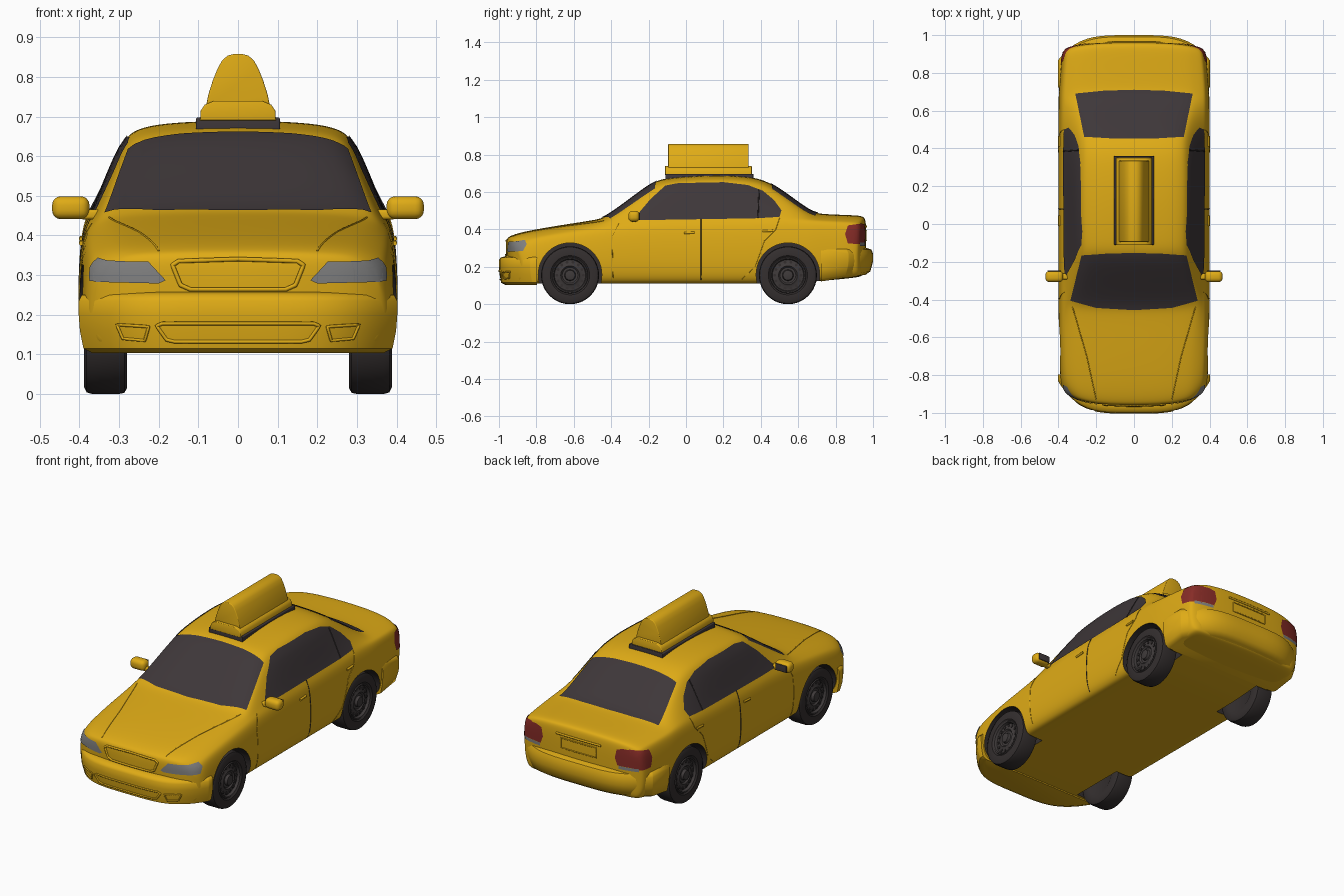
import bpy, bmesh, math
from mathutils import Vector, Matrix
from mathutils.bvhtree import BVHTree

if "Cube" in bpy.data.objects:
    bpy.data.objects.remove(bpy.data.objects["Cube"])


def material(name, r, g, b):
    m = bpy.data.materials.new(name)
    m.diffuse_color = (r, g, b, 1)
    m.use_nodes = True
    m.node_tree.nodes["Principled BSDF"].inputs["Base Color"].default_value = m.diffuse_color
    return m


YELLOW = material("taxi_yellow", 0.74, 0.41, 0.008)
GLASS = material("dark_glass", 0.048, 0.038, 0.041)
TYRE = material("tyre_black", 0.034, 0.028, 0.028)
RIM = material("rim_grey", 0.05, 0.043, 0.043)
LAMP = material("headlight_grey", 0.22, 0.22, 0.22)
RED = material("tail_red", 0.24, 0.025, 0.02)


def make(name, bm, mats, angle=40, fix=True):
    if fix:
        bmesh.ops.recalc_face_normals(bm, faces=bm.faces)
    me = bpy.data.meshes.new(name)
    bm.to_mesh(me)
    bm.free()
    for m in mats if isinstance(mats, list) else [mats]:
        me.materials.append(m)
    ob = bpy.data.objects.new(name, me)
    bpy.context.collection.objects.link(ob)
    if angle:
        smooth(ob, angle)
    return ob


def smooth(ob, angle):
    bpy.ops.object.select_all(action='DESELECT')
    ob.select_set(True)
    bpy.context.view_layer.objects.active = ob
    bpy.ops.object.shade_smooth_by_angle(angle=math.radians(angle))


def bake(ob):
    # replace the mesh by its modified result
    bpy.context.view_layer.update()
    me = bpy.data.meshes.new_from_object(ob.evaluated_get(bpy.context.evaluated_depsgraph_get()))
    ob.modifiers.clear()
    ob.data = me


def loft(bm, rings):
    vs = [[bm.verts.new(p) for p in r] for r in rings]
    n = len(vs[0])
    for a, b in zip(vs, vs[1:]):
        for i in range(n):
            bm.faces.new((a[i], a[(i + 1) % n], b[(i + 1) % n], b[i]))
    return vs


def block(name, size, loc, mat, bevel=0.0):
    bm = bmesh.new()
    bmesh.ops.create_cube(bm, size=1, matrix=Matrix.Translation(loc) @ Matrix.Diagonal((*size, 1)))
    if bevel:
        bmesh.ops.bevel(bm, geom=bm.edges[:], offset=bevel, segments=4, profile=0.5, affect='EDGES')
    return make(name, bm, mat)


# Body: cross-sections along y = (y, bow, width, bottom, belt, roof width, roof edge, top)
STATIONS = [
    (-0.967, .11, .372, .135, .29, .29, .332, .343), (-0.95, .11, .385, .115, .31, .30, .354, .364),
    (-0.87, .06, .393, .11, .34, .31, .376, .390), (-0.65, .02, .40, .11, .37, .315, .412, .427),
    (-0.48, .03, .402, .11, .392, .33, .438, .452), (-0.43, .035, .402, .11, .40, .333, .455, .466),
    (-0.30, .03, .402, .11, .41, .308, .545, .562), (-0.17, .02, .402, .11, .42, .28, .635, .66),
    (-0.10, .01, .402, .11, .42, .283, .652, .677), (0.12, 0, .402, .11, .425, .288, .666, .694),
    (0.33, 0, .402, .11, .43, .285, .66, .687), (0.44, -.01, .402, .11, .435, .275, .637, .66),
    (0.56, -.02, .402, .112, .438, .292, .552, .575), (0.67, -.03, .402, .12, .438, .312, .475, .493),
    (0.73, -.03, .40, .125, .436, .315, .464, .482), (0.90, -.05, .388, .14, .43, .305, .457, .477),
    (0.95, -.06, .38, .15, .425, .30, .452, .472), (0.967, -.06, .37, .17, .41, .29, .435, .45)]


def section(y, bow, w, zb, zs, wr, zr, zt):
    h, c = zr - zs, zt - zr
    half = [(0, zb), (.8 * w, zb), (w - .03, zb), (w - .004, zb + .06), (w, zb + .6 * (zs - zb)),
            (w - .012, zs), (w - .036, zs + min(.03, h / 2)), (wr + .012, zr - .12 * h),
            (wr - .03, zr + .35 * c), (wr * .55, zr + .85 * c), (0, zt)]
    ring = half + [(-x, z) for x, z in half[9:0:-1]]
    return [(x, y + bow * (x / .4) ** 4, z) for x, z in ring]


bm = bmesh.new()
rows = loft(bm, [section(*s) for s in STATIONS])
for r in (rows[0], rows[-1]):
    for side in (lambda i: r[i], lambda i: r[-i % 20]):
        for i in range(4):
            bm.faces.new((side(i), side(i + 1), side(9 - i), side(10 - i)))
        bm.faces.new((side(4), side(5), side(6)))
body = make("body", bm, [YELLOW, TYRE], 0)
body.modifiers.new("round", 'SUBSURF').levels = 3

# Wheel arches
WHEELS = [(s, y) for s in (-1, 1) for y in (-0.62, 0.545)]
cutters = []
for s, y in WHEELS:
    bm = bmesh.new()
    bmesh.ops.create_cone(bm, cap_ends=True, segments=48, radius1=.17, radius2=.17, depth=.25,
                          matrix=Matrix.Translation((s * .385, y, .158)) @ Matrix.Rotation(math.pi / 2, 4, 'Y'))
    for f in bm.faces:
        f.material_index = 1
    cut = make("arch_cutter", bm, [YELLOW, TYRE], 0)
    cut.hide_render = True
    cutters.append(cut)
    mod = body.modifiers.new("arch", 'BOOLEAN')
    mod.operation, mod.solver, mod.object = 'DIFFERENCE', 'EXACT', cut
bake(body)
for c in cutters:
    bpy.data.objects.remove(c)
smooth(body, 35)


# Bumpers: stacked plan outlines (z, inset, lift towards the end)
def bumper(name, s, end, bow, rings):
    xs = [.402 * math.sin(math.pi / 2 * i / 14) for i in range(-14, 15)]
    out = []
    for z, inset, lift in rings:
        k = 1 - inset / .402
        pts = [(x * k, s * (1 - bow * (x / .4) ** 4 - inset)) for x in xs]
        pts += [(.402 * k, s * end), (-.402 * k, s * end)]
        out.append([(x, y, z + lift * (abs(y) - end)) for x, y in pts])
    bm = bmesh.new()
    vs = loft(bm, out)
    bm.faces.new(vs[0])
    bm.faces.new(vs[-1])
    return make(name, bm, YELLOW, 50)


front_bumper = bumper("front_bumper", -1, .797, .165, [
    (.103, .035, 0), (.115, .012, 0), (.16, .003, 0), (.2, 0, 0), (.235, 0, 0), (.25, .008, 0), (.257, .035, 0)])
rear_bumper = bumper("rear_bumper", 1, .722, .13, [
    (.122, .04, .15), (.136, .014, .15), (.19, .003, .1), (.23, 0, 0), (.27, 0, 0), (.293, .009, 0), (.302, .04, 0)])

# Projection of flat outlines onto the car skin
dg = bpy.context.evaluated_depsgraph_get()
bpy.context.view_layer.update()
TREES = [BVHTree.FromObject(o, dg) for o in (body, front_bumper, rear_bumper)]
VIEWS = {'R': (lambda a, b: (2, a, b), (-1, 0, 0)), 'L': (lambda a, b: (-2, a, b), (1, 0, 0)),
         'F': (lambda a, b: (a, -2, b), (0, 1, 0)), 'B': (lambda a, b: (a, 2, b), (0, -1, 0)),
         'T': (lambda a, b: (a, b, 2), (0, 0, -1))}


def project(view, a, b, off):
    org, d = VIEWS[view]
    hits = [t.ray_cast(Vector(org(a, b)), Vector(d)) for t in TREES]
    hits = [h for h in hits if h[0] is not None]
    if not hits:
        return None
    p, n, _, _ = min(hits, key=lambda h: h[3])
    return p + n * off


def decal(name, view, pts, mat, step=.025, off=.004):
    bm = bmesh.new()
    bm.faces.new([bm.verts.new((a, b, 0)) for a, b in pts])
    for axis in (0, 1):
        lo, hi = min(p[axis] for p in pts), max(p[axis] for p in pts)
        no = (1, 0, 0) if axis == 0 else (0, 1, 0)
        for k in range(1, math.ceil((hi - lo) / step)):
            bmesh.ops.bisect_plane(bm, geom=bm.verts[:] + bm.edges[:] + bm.faces[:],
                                   plane_co=Vector(no) * (lo + k * step), plane_no=no, dist=1e-5)
    lost = []
    for v in bm.verts:
        p = project(view, v.co.x, v.co.y, off)
        if p is None:
            lost.append(v)
        else:
            v.co = p
    bmesh.ops.delete(bm, geom=lost, context='VERTS')
    bm.normal_update()
    for f in bm.faces:
        if f.normal.dot(Vector(VIEWS[view][1])) > 0:
            f.normal_flip()
    return make(name, bm, mat, 60, False)


def trim(name, view, pts, radius, mat, closed=True, off=.001):
    ends = pts + pts[:1] if closed else pts
    path = []
    for (a, b), (c, d) in zip(ends, ends[1:]):
        path += [project(view, a + (c - a) * t / 8, b + (d - b) * t / 8, off) for t in range(8)]
    if not closed:
        path.append(project(view, *ends[-1], off))
    path = [p for p in path if p]
    cu = bpy.data.curves.new(name, 'CURVE')
    cu.dimensions, cu.bevel_depth, cu.bevel_resolution, cu.use_fill_caps = '3D', radius, 1, True
    sp = cu.splines.new('POLY')
    sp.points.add(len(path) - 1)
    for q, p in zip(sp.points, path):
        q.co = (*p, 1)
    sp.use_cyclic_u = closed
    tmp = bpy.data.objects.new(name, cu)
    bpy.context.collection.objects.link(tmp)
    bpy.context.view_layer.update()
    me = bpy.data.meshes.new_from_object(tmp.evaluated_get(bpy.context.evaluated_depsgraph_get()))
    bpy.data.objects.remove(tmp)
    me.materials.clear()
    me.materials.append(mat)
    bpy.context.collection.objects.link(bpy.data.objects.new(name, me))


def flip(pts, s):
    return [(s * a, b) for a, b in pts]


# Windscreen and rear window
decal("windscreen", 'T', [(-.335, -.405), (-.2, -.443), (0, -.455), (.2, -.443), (.335, -.405),
                          (.275, -.165), (.14, -.155), (0, -.152), (-.14, -.155), (-.275, -.165)], GLASS)
decal("rear_window", 'T', [(-.31, .69), (-.16, .705), (0, .71), (.16, .705), (.31, .69),
                           (.262, .46), (.13, .452), (0, .45), (-.13, .452), (-.262, .46)], GLASS)

# Sides: windows, seams, handles, lamp corners
for s, view in ((1, 'R'), (-1, 'L')):
    decal("side_window", view, [(-.285, .447), (-.19, .56), (-.11, .632), (-.04, .645), (.2, .65), (.33, .635),
                                (.41, .605), (.47, .555), (.51, .50), (.50, .465), (.38, .458)], GLASS)
    trim("centre_pillar_seam", view, [(.08, .13), (.08, .45), (.085, .64)], .002, TYRE, False)
    trim("quarter_window_bar", view, [(.385, .46), (.39, .61)], .003, TYRE, False, .004)
    trim("front_door_seam", view, [(-.39, .14), (-.395, .36), (-.36, .43)], .0015, YELLOW, False)
    trim("rear_door_seam", view, [(.30, .135), (.37, .2), (.42, .34), (.48, .40), (.5, .46)], .0015, YELLOW, False)
    for y, z in ((-.01, .38), (.41, .39)):
        trim("door_handle", view, [(y, z), (y + .055, z + .003)], .006, YELLOW, False, .003)
    decal("headlight_side", view, [(-.93, .283), (-.93, .33), (-.86, .342), (-.85, .32), (-.87, .285)], LAMP, .015)
    decal("tail_light_side", view, [(.865, .325), (.85, .375), (.865, .42), (.94, .43), (.94, .32)], RED, .015)
    # Lamps seen from the ends
    decal("headlight", 'F', flip([(.182, .287), (.20, .279), (.362, .283), (.362, .332), (.33, .335), (.225, .333)], s),
          LAMP, .02)
    decal("tail_light", 'B', flip([(.24, .33), (.225, .37), (.235, .418), (.27, .428), (.355, .425), (.362, .33)], s),
          RED, .02)
    decal("reversing_light", 'B', flip([(.245, .312), (.245, .329), (.355, .329), (.355, .312)], s), LAMP, .02)
    trim("fog_vent", 'F', flip([(.235, .135), (.225, .17), (.305, .175), (.29, .14)], s), .004, YELLOW)
    trim("bonnet_crease", 'T', [(s * .2, -.93), (s * .25, -.7), (s * .325, -.44)], .0025, YELLOW, False, 0)

# Grille frame, lower intake and boot details
trim("grille_frame", 'F', [(-.165, .325), (-.15, .335), (0, .34), (.15, .335), (.165, .325),
                           (.145, .275), (.12, .264), (-.12, .264), (-.145, .275)], .006, YELLOW)
trim("lower_intake", 'F', [(-.205, .172), (-.19, .178), (.19, .178), (.205, .172),
                           (.18, .137), (.16, .132), (-.16, .132), (-.18, .137)], .005, YELLOW)
trim("boot_handle", 'B', [(-.14, .415), (.14, .415)], .006, YELLOW, False)
trim("plate_frame", 'B', [(-.11, .34), (-.11, .395), (.11, .395), (.11, .34)], .003, YELLOW)

# Door mirrors
for s in (-1, 1):
    block("mirror_shell", (.094, .06, .058), (s * .422, -.278, .47), YELLOW, .022)
    block("mirror_arm", (.06, .03, .025), (s * .368, -.278, .453), YELLOW, .008)
    block("mirror_glass", (.07, .006, .038), (s * .422, -.248, .47), GLASS, .002)


# Wheels: lathed tyre and rim
def lathe(name, profile, s, y, mat, n=40):
    bm = bmesh.new()
    rings = [[(s * x, y + r * math.cos(2 * math.pi * i / n), .155 + r * math.sin(2 * math.pi * i / n))
              for i in range(n)] for x, r in profile]
    vs = loft(bm, rings)
    bm.faces.new(vs[0])
    bm.faces.new(vs[-1])
    return make(name, bm, mat, 35)


for s, y in WHEELS:
    lathe("tyre", [(.285, .09), (.28, .10), (.28, .14), (.287, .152), (.30, .155), (.368, .155), (.382, .151),
                   (.388, .138), (.387, .105), (.381, .097), (.36, .093)], s, y, TYRE)
    lathe("rim", [(.35, .09), (.381, .097), (.386, .094), (.384, .088), (.37, .083), (.372, .06), (.378, .05),
                  (.37, .042), (.37, .03), (.385, .026), (.388, .01)], s, y, RIM)
    bm = bmesh.new()
    for i in range(14):
        t = 2 * math.pi * i / 14
        bmesh.ops.create_cone(bm, cap_ends=True, segments=10, radius1=.008, radius2=.008, depth=.008,
                              matrix=Matrix.Translation((s * .371, y + .071 * math.cos(t), .155 + .071 * math.sin(t)))
                              @ Matrix.Rotation(math.pi / 2, 4, 'Y'))
    make("rim_holes", bm, TYRE, 0)


# Roof sign: dark base, skirt and bell-shaped lamp
def extrude_profile(name, half, y0, y1, bevel):
    pts = half + [(-x, z) for x, z in reversed(half)]
    bm = bmesh.new()
    vs = loft(bm, [[(x, y, z) for x, z in pts] for y in (y0, y1)])
    caps = [bm.faces.new(v) for v in vs]
    bmesh.ops.recalc_face_normals(bm, faces=bm.faces)
    edges = list({e for f in caps for e in f.edges})
    bmesh.ops.bevel(bm, geom=edges, offset=bevel, segments=3, profile=0.5, affect='EDGES')
    make(name, bm, YELLOW, 35)


block("sign_base", (.212, .47, .035), (0, .125, .68), GLASS, .004)
extrude_profile("sign_skirt", [(.096, .69), (.094, .715), (.084, .73), (.06, .74)], -.112, .352, .004)
extrude_profile("sign_lamp", [(.082, .72), (.075, .755), (.064, .79), (.052, .82), (.04, .842), (.026, .854),
                              (.01, .858)], -.095, .335, .004)
